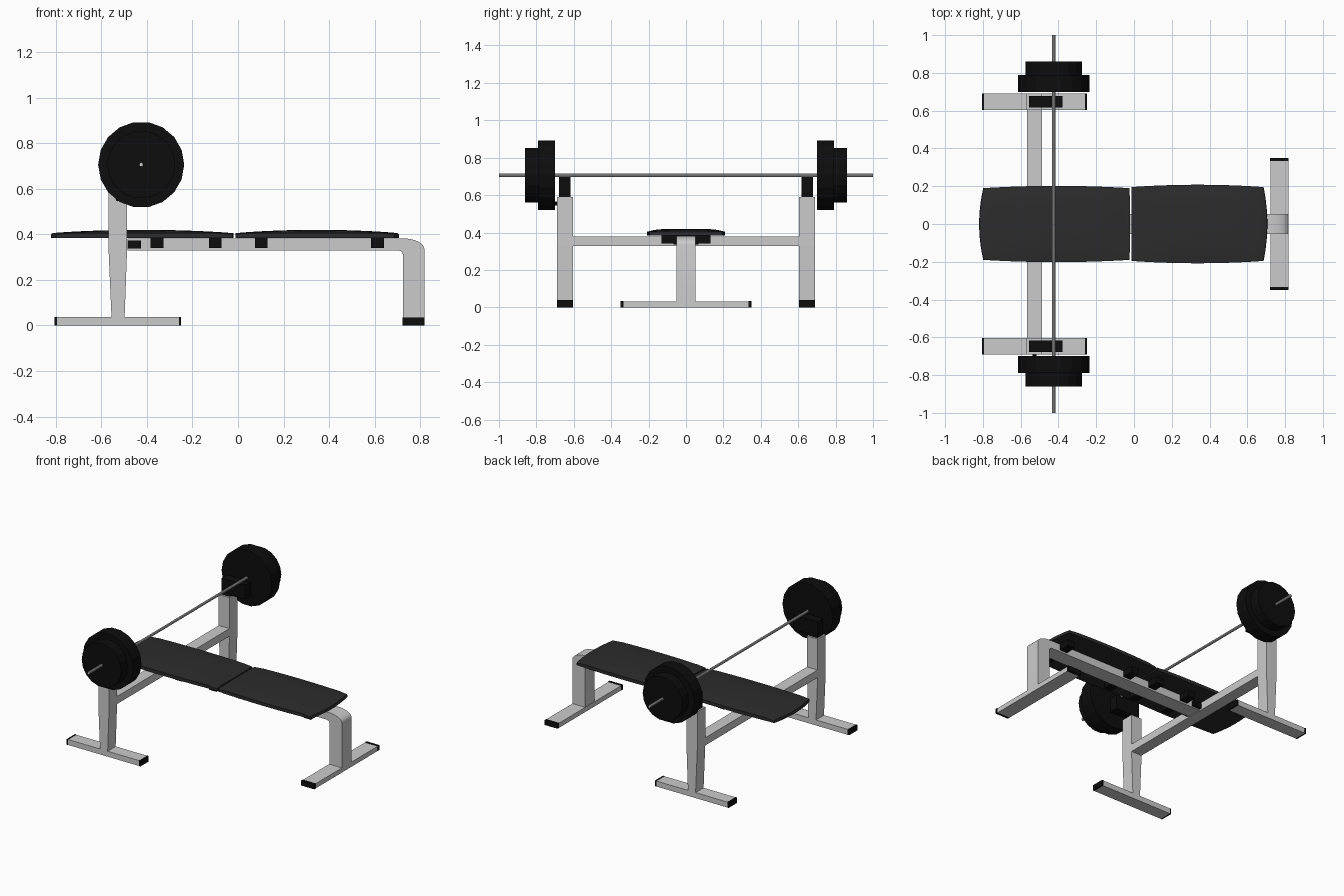
import bpy, bmesh, math
from mathutils import Matrix

if "Cube" in bpy.data.objects:
    bpy.data.objects.remove(bpy.data.objects["Cube"])


def material(name, c):
    m = bpy.data.materials.new(name)
    m.diffuse_color = (c, c, c, 1)
    m.use_nodes = True
    m.node_tree.nodes["Principled BSDF"].inputs["Base Color"].default_value = m.diffuse_color
    return m


BLACK = material("black_rubber", 0.004)
VINYL = material("dark_vinyl", 0.025)


def finish(name, bm, mat=None, smooth=False):
    bmesh.ops.recalc_face_normals(bm, faces=bm.faces)
    me = bpy.data.meshes.new(name)
    bm.to_mesh(me)
    bm.free()
    ob = bpy.data.objects.new(name, me)
    bpy.context.collection.objects.link(ob)
    if mat:
        me.materials.append(mat)
    if smooth:
        bpy.ops.object.select_all(action='DESELECT')
        ob.select_set(True)
        bpy.context.view_layer.objects.active = ob
        bpy.ops.object.shade_smooth_by_angle(angle=math.radians(35))
    return ob


def box(name, x, y, z, mat=None):
    bm = bmesh.new()
    bmesh.ops.create_cube(bm, size=1)
    for v in bm.verts:
        v.co = [(a + b) / 2 + (b - a) * c for (a, b), c in zip((x, y, z), v.co)]
    return finish(name, bm, mat)


def extrude_y(name, pts, y0, y1, mat=None, smooth=False):
    """Extrude an xz profile from y0 to y1."""
    bm = bmesh.new()
    f = bm.faces.new([bm.verts.new((x, y0, z)) for x, z in pts])
    r = bmesh.ops.extrude_face_region(bm, geom=[f])
    for v in r["geom"]:
        if isinstance(v, bmesh.types.BMVert):
            v.co.y = y1
    return finish(name, bm, mat, smooth)


def rod_y(name, x, z, r, y0, y1, n, mat=None, smooth=False):
    bm = bmesh.new()
    m = (Matrix.Translation((x, (y0 + y1) / 2, z)) @ Matrix.Rotation(math.pi / 2, 4, 'X')
         @ Matrix.Rotation(math.pi / 2, 4, 'Z'))
    bmesh.ops.create_cone(bm, cap_ends=True, segments=n, radius1=r, radius2=r,
                          depth=abs(y1 - y0), matrix=m)
    return finish(name, bm, mat, smooth)


def pad(name, x0, x1, bow0, bow1, hy):
    """Domed cushion with bowed ends and sides."""
    bm = bmesh.new()
    bmesh.ops.create_grid(bm, x_segments=12, y_segments=10, size=1)
    top = list(bm.faces)
    r = bmesh.ops.extrude_face_region(bm, geom=top)
    lower = {g for g in r["geom"] if isinstance(g, bmesh.types.BMVert)}
    rim = [e for e in bm.edges if len(e.link_faces) == 2 and e.verts[0] not in lower
           and e.verts[1] not in lower and any(w in lower for f in e.link_faces for w in f.verts)]
    for v in bm.verts:
        u, w = v.co.x, v.co.y
        a, b = x0 + bow0 * w * w, x1 - bow1 * w * w
        v.co.x = a + (b - a) * (u + 1) / 2
        v.co.y = w * hy * (1 - 0.06 * u * u)
        v.co.z = 0.384 if v in lower else 0.406 + 0.014 * (1 - u * u) * (1 - w ** 4)
    bmesh.ops.bevel(bm, geom=rim, offset=0.008, segments=2, profile=0.5, affect='EDGES')
    return finish(name, bm, VINYL, True)


# cushions
pad("back_pad", -0.82, -0.02, 0.022, 0.004, 0.202)
pad("seat_pad", -0.012, 0.706, 0.0, 0.02, 0.208)

# centre beam that bends down into the rear leg
arc = [(0.725 + 0.093 * math.sin(t), 0.335 + 0.047 * math.cos(t))
       for t in [i * math.pi / 16 for i in range(9)]]
inner = [(0.725, 0.0), (0.725, 0.31), (0.719, 0.324), (0.705, 0.33)]
extrude_y("beam_and_leg", [(-0.485, 0.33), (-0.485, 0.382)] + arc + [(0.818, 0.0)] + inner,
          -0.052, 0.052, smooth=True)

# rear foot with end caps
box("rear_foot", (0.722, 0.818), (-0.333, 0.333), (0, 0.032))
for s in (-1, 1):
    box("rear_foot_cap", (0.721, 0.819), sorted((s * 0.333, s * 0.35)), (0, 0.034), BLACK)

# brackets under the pads
for x in (-0.355, -0.1, 0.102, 0.612):
    box("pad_bracket", (x - 0.028, x + 0.028), (-0.13, 0.13), (0.341, 0.386), BLACK)
box("beam_bracket", (-0.485, -0.425), (-0.068, 0.068), (0.337, 0.372), BLACK)

# cross beam between the uprights
box("cross_beam", (-0.567, -0.487), (-0.605, 0.605), (0.328, 0.38))

# uprights, feet, hooks and plates on both sides
upright = [(-0.555, 0.03), (-0.498, 0.03), (-0.487, 0.33), (-0.487, 0.59),
           (-0.568, 0.59), (-0.568, 0.33)]
hook = [(-0.557, 0.57), (-0.493, 0.57), (-0.493, 0.60), (-0.378, 0.60), (-0.378, 0.70),
        (-0.40, 0.70), (-0.414, 0.695), (-0.436, 0.695), (-0.45, 0.70), (-0.557, 0.70)]
for s in (-1, 1):
    extrude_y("upright", upright, s * 0.604, s * 0.69)
    box("side_foot", (-0.795, -0.26), sorted((s * 0.604, s * 0.69)), (0, 0.037))
    for a, b in ((-0.805, -0.795), (-0.26, -0.25)):
        box("side_foot_cap", (a, b), sorted((s * 0.603, s * 0.691)), (0, 0.038), BLACK)
    extrude_y("bar_hook", hook, s * 0.617, s * 0.678, BLACK)
    rod_y("large_plate", -0.425, 0.706, 0.189, s * 0.70, s * 0.79, 18, BLACK)
    rod_y("small_plate", -0.425, 0.706, 0.149, s * 0.79, s * 0.86, 18, BLACK)

# bar and locking knob
rod_y("bar", -0.425, 0.706, 0.009, -1, 1, 10, smooth=True)
rod_y("lock_knob", -0.527, 0.555, 0.01, -0.70, -0.685, 8, BLACK)
